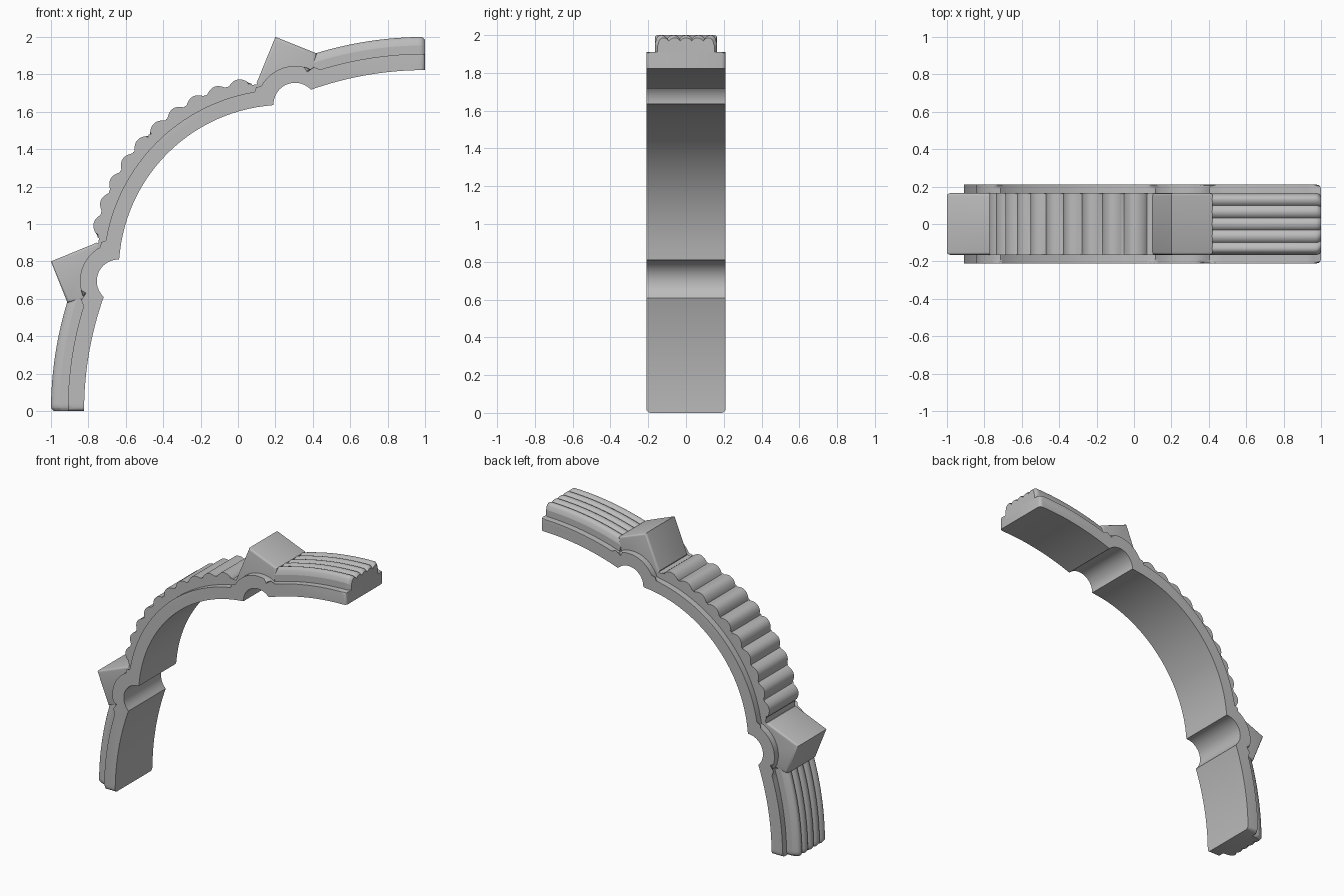
import bpy, bmesh
from math import cos, sin, radians, sqrt, pi

cube = bpy.data.objects.get("Cube")
if cube:
    bpy.data.objects.remove(cube)

GREY = (0.5, 0.5, 0.5, 1)
mat = bpy.data.materials.new("stone_grey")
mat.use_nodes = True
mat.diffuse_color = GREY
mat.node_tree.nodes["Principled BSDF"].inputs["Base Color"].default_value = GREY

WIDE, NARROW = 0.21, 0.165      # half depths of the two tiers
END, MID, NOTCH = (1, 0), (0.25, 0.75), (0.305, 1.64)   # arc centres


def arc(centre, r, a0, a1, n):
    """Points on an arc in the xz plane, angles in degrees; r may be a function."""
    pts = []
    for i in range(n + 1):
        a = a0 + (a1 - a0) * i / n
        rad = r(a) if callable(r) else r
        pts.append((centre[0] + rad * cos(radians(a)), centre[1] + rad * sin(radians(a))))
    return pts


def flip(pts):
    """Mirror across the diagonal of the arch."""
    return [(1 - z, 1 - x) for x, z in pts]


def finish(bm, name):
    bmesh.ops.recalc_face_normals(bm, faces=bm.faces[:])
    mesh = bpy.data.meshes.new(name)
    bm.to_mesh(mesh)
    bm.free()
    mesh.materials.append(mat)
    obj = bpy.data.objects.new(name, mesh)
    bpy.context.collection.objects.link(obj)
    bpy.ops.object.select_all(action="DESELECT")
    obj.select_set(True)
    bpy.context.view_layer.objects.active = obj
    bpy.ops.object.shade_smooth_by_angle(angle=radians(35))


def extrude_profile(name, pts, half, bevel, rounded):
    """Extrude an xz outline along y; round the rims where rounded(i) is true."""
    bm = bmesh.new()
    n = len(pts)
    front = [bm.verts.new((x, -half, z)) for x, z in pts]
    back = [bm.verts.new((x, half, z)) for x, z in pts]
    bm.faces.new(front)
    bm.faces.new(back[::-1])
    edges = []
    for i in range(n):
        j = (i + 1) % n
        bm.faces.new((front[i], back[i], back[j], front[j]))
        if rounded(i):
            edges += [bm.edges.get((front[i], front[j])), bm.edges.get((back[i], back[j]))]
    bmesh.ops.bevel(bm, geom=edges, offset=bevel, segments=3, profile=0.5, affect="EDGES")
    finish(bm, name)


# Wide lower tier: stepped arch with a round notch under each peak
outer = arc(END, 1.91, 90, 108.2, 16) + arc(NOTCH, 0.205, 62, 159, 14)[1:]
outer_mid = arc(MID, 0.97, 97.7, 172.3, 40)[1:-1]
inner = arc(END, 1.823, 90, 109.5, 16) + arc(NOTCH, 0.115, 43, 182, 18)[1:]
inner_mid = arc(MID, 0.887, 93.9, 176.1, 44)[1:-1]
top = outer + outer_mid + flip(outer)[::-1]
bottom = inner + inner_mid + flip(inner)[::-1]
extrude_profile("arch_band", top + bottom[::-1], WIDE, 0.022,
                lambda i: i < len(top) or i == len(top) + len(bottom) - 1)

# Rippled upper tier along the middle of the arch
RIPPLES, FIRST, STEP = 10, 104, 62 / 9


def ripple(a):
    phase = (a - FIRST) / STEP
    if -0.5 <= phase <= RIPPLES - 0.5:
        return 1.016 + 0.037 * abs(cos(pi * phase)) ** 0.8
    return 1.008


crest = arc(MID, ripple, 96, 174, 180)
base = arc(MID, 0.93, 96, 174, 40)
extrude_profile("ripple_strip", crest + base[::-1], NARROW, 0.008,
                lambda i: i < len(crest) - 1)

# Pointed peaks above the notches
peak = [(0.2, 2.0), (0.42, 1.912), (0.4, 1.8), (0.305, 1.8), (0.12, 1.68), (0.1, 1.755)]
for name, pts in (("upper_peak", peak), ("lower_peak", flip(peak))):
    extrude_profile(name, pts, NARROW, 0.014, lambda i: i in (0, 1, 5))

# Fluted upper tier on both ends: a ribbed section swept round the end arc
RIBS, PER_RIB = 5, 8
section = [(-NARROW, 1.88), (-NARROW, 1.955)]
for k in range(RIBS * PER_RIB + 1):
    t = k / PER_RIB
    y = -NARROW + 2 * NARROW * t / RIBS
    edge = min(1, (NARROW - abs(y)) / 0.03)
    drop = 0.03 * (1 - sqrt(max(0, 1 - (1 - edge) ** 2)))
    section.append((y, 1.982 + 0.018 * abs(sin(pi * t)) ** 0.7 - drop))
section += [(NARROW, 1.955), (NARROW, 1.88)]


def fluted_end(name, mirrored):
    bm = bmesh.new()
    rings = []
    steps = 16
    for i in range(-2, steps + 1):
        # the first rings shrink a little to round the free end
        a = 90 + 18 * max(i, 0) / steps + (0.35 if i == -1 else 0)
        shrink = 0.014 if i == -2 else 0.004 if i == -1 else 0
        if i == 0:
            a = 90.6
        ring = []
        for y, r in section:
            r -= shrink if r > 1.9 else 0
            y *= 1 - shrink / NARROW
            p = (1 + r * cos(radians(a)), r * sin(radians(a)))
            if mirrored:
                p = flip([p])[0]
            ring.append(bm.verts.new((p[0], y, p[1])))
        rings.append(ring)
    n = len(section)
    for r0, r1 in zip(rings, rings[1:]):
        for k in range(n):
            bm.faces.new((r0[k], r0[(k + 1) % n], r1[(k + 1) % n], r1[k]))
    bm.faces.new(rings[0])
    bm.faces.new(rings[-1][::-1])
    finish(bm, name)


fluted_end("upper_fluted_end", False)
fluted_end("lower_fluted_end", True)
